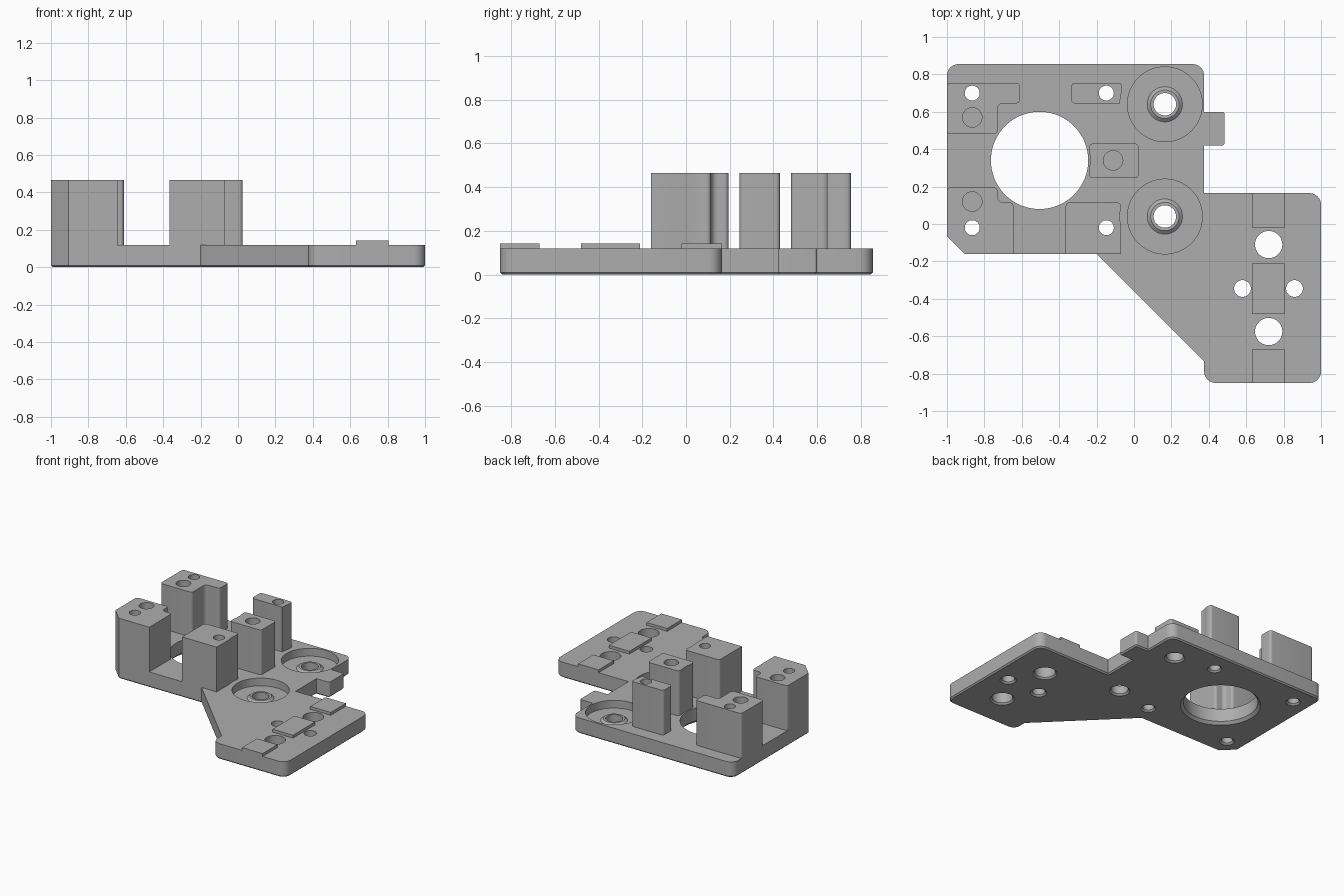
import bpy, bmesh, math
from mathutils import Vector

if "Cube" in bpy.data.objects:
    bpy.data.objects.remove(bpy.data.objects["Cube"])

PLATE, POST, PAD = 0.12, 0.465, 0.142

grey = bpy.data.materials.new("plain grey")
grey.use_nodes = True
grey.diffuse_color = (0.42, 0.42, 0.42, 1)
grey.node_tree.nodes["Principled BSDF"].inputs["Base Color"].default_value = (0.42, 0.42, 0.42, 1)


def finish(name, bm):
    bmesh.ops.recalc_face_normals(bm, faces=bm.faces)
    mesh = bpy.data.meshes.new(name)
    bm.to_mesh(mesh)
    bm.free()
    obj = bpy.data.objects.new(name, mesh)
    bpy.context.collection.objects.link(obj)
    mesh.materials.append(grey)
    return obj


def rounded(points):
    """Outline with each (x, y, radius) corner replaced by an arc."""
    out = []
    for i, (x, y, r) in enumerate(points):
        p = Vector((x, y))
        if r == 0:
            out.append(p)
            continue
        a = (Vector(points[i - 1][:2]) - p).normalized()
        b = (Vector(points[(i + 1) % len(points)][:2]) - p).normalized()
        half = a.angle(b) / 2
        centre = p + (a + b).normalized() * r / math.sin(half)
        start = p + a * r / math.tan(half) - centre
        end = p + b * r / math.tan(half) - centre
        sweep = math.pi - 2 * half
        for k in range(9):
            t = k / 8
            v = (start * math.sin((1 - t) * sweep) + end * math.sin(t * sweep)) / math.sin(sweep)
            out.append(centre + v)
    return out


def extrude(name, points, z0, z1, chamfer=0):
    bm = bmesh.new()
    base = bm.faces.new([bm.verts.new((p.x, p.y, z0)) for p in rounded(points)])
    grown = bmesh.ops.extrude_face_region(bm, geom=[base], use_keep_orig=True)
    top = [v for v in grown["geom"] if isinstance(v, bmesh.types.BMVert)]
    bmesh.ops.translate(bm, verts=top, vec=(0, 0, z1 - z0))
    bmesh.ops.recalc_face_normals(bm, faces=bm.faces)
    if chamfer:
        edges = [e for e in bm.edges if all(v.co.z < z0 + 0.001 for v in e.verts)]
        bmesh.ops.bevel(bm, geom=edges, offset=chamfer, segments=1, affect='EDGES')
    return finish(name, bm)


def lathe(bm, centre, profile, sides=64):
    """Closed solid of revolution from (radius, z) points."""
    rings = []
    for r, z in profile:
        rings.append([bm.verts.new((centre[0] + r * math.cos(math.tau * k / sides),
                                    centre[1] + r * math.sin(math.tau * k / sides), z))
                      for k in range(sides)])
    for low, high in zip(rings, rings[1:]):
        for k in range(sides):
            n = (k + 1) % sides
            bm.faces.new((low[k], low[n], high[n], high[k]))
    bm.faces.new(rings[0][::-1])
    bm.faces.new(rings[-1])


def through(bm, centre, r, c=0.012, sides=40):
    lathe(bm, centre, [(r + c + 0.05, -0.05), (r, c), (r, 0.6)], sides)


def cut(obj, cutter):
    mod = obj.modifiers.new("cut", 'BOOLEAN')
    mod.operation, mod.solver, mod.object = 'DIFFERENCE', 'EXACT', cutter
    bpy.context.view_layer.objects.active = obj
    bpy.ops.object.modifier_apply(modifier=mod.name)


# Hole cutters shared by plate and posts
motor, bearings = (-0.505, 0.34), [(0.165, 0.64), (0.165, 0.04)]
bm = bmesh.new()
through(bm, motor, 0.26, 0.02, 96)
for x in (-0.865, -0.148):
    for y in (0.70, -0.02):
        through(bm, (x, y), 0.04)
for y in (-0.11, -0.575):
    through(bm, (0.72, y), 0.073)
for x in (0.58, 0.858):
    through(bm, (x, -0.345), 0.045)
for c in [(-0.865, 0.57), (-0.865, 0.12), (-0.112, 0.34)]:
    lathe(bm, c, [(0.052, 0.265), (0.052, 0.6)], 40)
# Bearing pockets leave a small conical boss around the hole
for c in bearings:
    lathe(bm, c, [(0.122, -0.05), (0.06, 0.012), (0.06, 0.075), (0.076, 0.075),
                  (0.094, 0.06), (0.2, 0.06), (0.2, 0.2)])
holes = finish("hole_cutter", bm)

# Clearance around motor and bearings, for the posts only
bm = bmesh.new()
lathe(bm, motor, [(0.27, 0.1), (0.27, 0.6)], 96)
for c in bearings:
    lathe(bm, c, [(0.24, 0.1), (0.24, 0.6)], 96)
clearance = finish("clearance_cutter", bm)

# Base plate with side tab
R = 0.062
plate = extrude("base_plate", [
    (-1, 0.855, R), (-1, -0.065, 0), (-0.905, -0.16, 0), (-0.20, -0.16, 0),
    (0.375, -0.735, 0), (0.375, -0.85, R), (1, -0.85, R), (1, 0.165, R),
    (0.375, 0.165, 0), (0.375, 0.42, 0), (0.485, 0.42, 0.015), (0.485, 0.60, 0.015),
    (0.375, 0.60, 0), (0.375, 0.855, R)], 0, PLATE, 0.01)
cut(plate, holes)
parts = [plate]

# Tall mounting posts
S = 0.02
posts = {
    "back_right_post": [(-1, 0.755, S), (-1, 0.48, S), (-0.73, 0.48, S), (-0.73, 0.645, 0.03),
                        (-0.61, 0.645, S), (-0.61, 0.755, S)],
    "front_right_post": [(-1, 0.195, S), (-1, -0.065, 0), (-0.905, -0.16, 0), (-0.645, -0.16, 0),
                         (-0.645, 0.115, S), (-0.73, 0.115, 0.03), (-0.73, 0.195, S)],
    "front_left_post": [(-0.365, 0.115, S), (-0.365, -0.16, 0), (-0.07, -0.16, 0),
                        (-0.07, 0.115, S)],
    "back_left_post": [(-0.335, 0.755, S), (-0.335, 0.645, S), (-0.06, 0.645, 0),
                       (-0.065, 0.755, S)],
    "middle_post": [(-0.24, 0.43, S), (-0.24, 0.245, S), (0.025, 0.245, S), (0.025, 0.43, S)],
}
for name, outline in posts.items():
    post = extrude(name, outline, PLATE, POST)
    cut(post, clearance)
    cut(post, holes)
    parts.append(post)

# Low locating pads
for name, y0, y1 in [("back_pad", -0.02, 0.165), ("middle_pad", -0.48, -0.21), ("front_pad", -0.85, -0.67)]:
    parts.append(extrude(name, [(0.63, y1, 0), (0.63, y0, 0), (0.805, y0, 0), (0.805, y1, 0)], PLATE, PAD))

for cutter in (holes, clearance):
    bpy.data.objects.remove(cutter)

bpy.ops.object.select_all(action='DESELECT')
for obj in parts:
    obj.select_set(True)
bpy.context.view_layer.objects.active = plate
bpy.ops.object.shade_smooth_by_angle(angle=math.radians(30))
